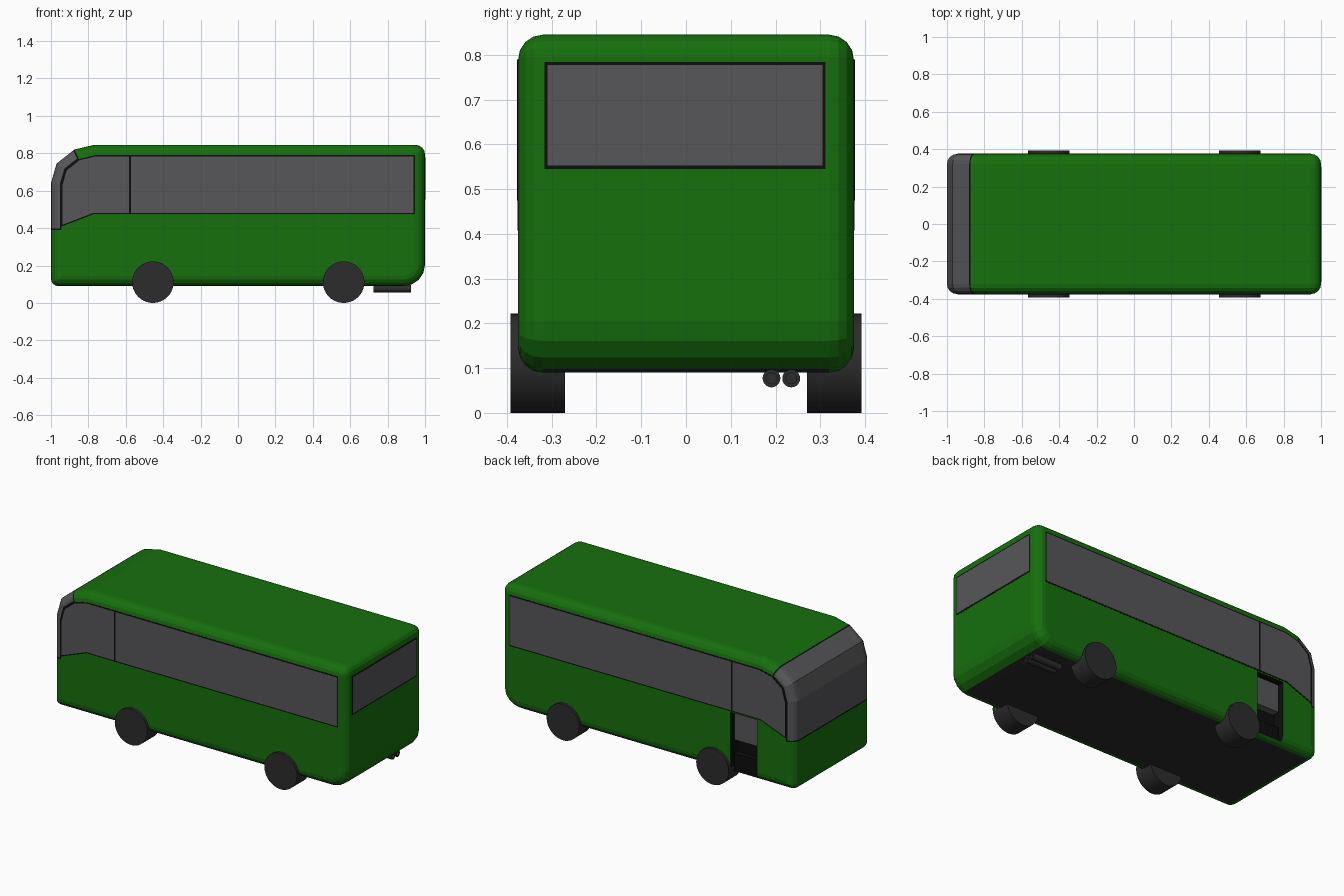
import bpy, bmesh, math
from mathutils import Vector

if "Cube" in bpy.data.objects:
    bpy.data.objects.remove(bpy.data.objects["Cube"])


def material(name, rgb):
    m = bpy.data.materials.new(name)
    m.diffuse_color = (*rgb, 1)
    m.use_nodes = True
    m.node_tree.nodes["Principled BSDF"].inputs["Base Color"].default_value = m.diffuse_color
    return m


GREEN = material("green_paint", (0.008, 0.16, 0.004))
GLASS = material("tinted_glass", (0.095, 0.095, 0.102))
BLACK = material("black_trim", (0.004, 0.004, 0.004))
DARK = material("dark_rubber", (0.025, 0.025, 0.026))
R, W = 0.055, 0.375      # edge rounding, half width
SEG = 4                  # facets per rounded corner


def finish(bm, name, mats):
    bmesh.ops.recalc_face_normals(bm, faces=bm.faces)
    me = bpy.data.meshes.new(name)
    bm.to_mesh(me)
    bm.free()
    ob = bpy.data.objects.new(name, me)
    bpy.context.collection.objects.link(ob)
    for m in mats:
        me.materials.append(m)
    return ob


def inset(pts, d):
    """Shrink a counter-clockwise (x, z) outline by d."""
    out = []
    for i, p in enumerate(pts):
        a = (p - pts[i - 1]).normalized()
        b = (pts[(i + 1) % len(pts)] - p).normalized()
        n1, n2 = Vector((a.y, -a.x)), Vector((b.y, -b.x))
        out.append(p - (n1 + n2) * d / (1 + n1.dot(n2)))
    return out


def prism(name, pts, y0, y1, mat):
    bm = bmesh.new()
    f = bm.faces.new([bm.verts.new((p.x, y0, p.y)) for p in pts])
    g = bmesh.ops.extrude_face_region(bm, geom=[f])["geom"]
    bmesh.ops.translate(bm, vec=(0, y1 - y0, 0),
                        verts=[v for v in g if isinstance(v, bmesh.types.BMVert)])
    return finish(bm, name, [mat])


def box(name, lo, hi, mat):
    pts = [Vector(p) for p in ((lo[0], lo[2]), (hi[0], lo[2]), (hi[0], hi[2]), (lo[0], hi[2]))]
    return prism(name, pts, lo[1], hi[1], mat)


# Side profile: the first three corners are rounded
OUTLINE = [Vector(p) for p in ((-1, .09), (1, .09), (1, .845), (-.77, .845),
                               (-.875, .82), (-.97, .745), (-1, .64), (-1, .39))]
RADII = (0.04, 0.115, 0.05)


def profile(d):
    pts, out = inset(OUTLINE, d), []
    for i, p in enumerate(pts):
        if i >= len(RADII):
            out.append(p)
            continue
        r = max(RADII[i] - d, 0.004)
        u = (pts[i - 1] - p).normalized()
        v = (pts[i + 1] - p).normalized()
        for k in range(SEG + 1):
            a = k * math.pi / 2 / SEG
            out.append(p + (u + v) * r - v * r * math.cos(a) - u * r * math.sin(a))
    return out


# Body shell: rounded loft across the width, with the wrap-around windscreen
bm = bmesh.new()
angles = [k * math.pi / 2 / SEG for k in range(SEG + 1)]
sections = [(-1, a) for a in reversed(angles)] + [(1, a) for a in angles]
rings = []
for s, a in sections:
    y = s * (W - R + R * math.sin(a))
    rings.append([bm.verts.new((p.x, y, p.y)) for p in profile(R * (1 - math.cos(a)))])
n = len(rings[0])
first = 3 * (SEG + 1)
screen = []
for j in range(len(rings) - 1):
    for i in range(n):
        k = (i + 1) % n
        f = bm.faces.new((rings[j][i], rings[j][k], rings[j + 1][k], rings[j + 1][i]))
        if first < i < first + 4:
            f.material_index = 1
            screen.append(f)
        elif j == SEG and i in (SEG, SEG + 1):
            f.material_index = 3
bm.faces.new(rings[0])
bm.faces.new(rings[-1])
bmesh.ops.recalc_face_normals(bm, faces=bm.faces)
rim = bmesh.ops.inset_region(bm, faces=screen, thickness=0.008, use_even_offset=True)
for f in rim["faces"]:
    f.material_index = 2
body = finish(bm, "body_shell", [GREEN, GLASS, BLACK, DARK])

# Recessed doorway
DX0, DX1 = -0.745, -0.565
cutter = box("door_cutter", (DX0, 0.30, 0.105), (DX1, 0.42, 0.468), GREEN)
cutter.hide_render = True
for m in (GLASS, BLACK):
    cutter.data.materials.append(m)
for p in cutter.data.polygons:
    p.material_index = 2
mod = body.modifiers.new("doorway", 'BOOLEAN')
mod.operation, mod.object, mod.solver = 'DIFFERENCE', cutter, 'EXACT'
bpy.context.view_layer.objects.active = body
bpy.ops.object.modifier_apply(modifier="doorway")
bpy.data.objects.remove(cutter)
box("door_glass", (DX0 + .008, 0.30, 0.29), (DX1 - .008, 0.345, 0.46), GLASS)
box("door_step", (DX0, 0.30, 0.105), (DX1, 0.335, 0.2), BLACK)

# Side windows: black frame, glass and pillar on both sides
win = inset(OUTLINE, R)[2:7] + [Vector((-.945, .408)), Vector((-.77, .475)), Vector((.945, .475))]
for s, side in ((-1, "right"), (1, "left")):
    prism(f"side_window_frame_{side}", win, s * .37, s * (W + .001), BLACK)
    prism(f"side_window_{side}", inset(win, .007), s * .37, s * (W + .002), GLASS)
    y = sorted((s * .37, s * (W + .003)))
    box(f"window_pillar_{side}", (-.582, y[0], .475), (-.572, y[1], .79), BLACK)

# Rear window
box("rear_window_frame", (.99, -.316, .545), (1.0, .312, .784), BLACK).location.x = 0.001
box("rear_window", (.99, -.309, .553), (1.0, .305, .777), GLASS).location.x = 0.002


def cylinder(name, r, length, axis, loc, mat, sides):
    bpy.ops.mesh.primitive_cylinder_add(
        vertices=sides, radius=r, depth=length, location=loc,
        rotation=(math.pi / 2, 0, 0) if axis == 'y' else (0, math.pi / 2, 0))
    ob = bpy.context.object
    ob.name = name
    ob.data.materials.append(mat)
    return ob


# Wheels
for x, end in ((-.455, "front"), (.565, "rear")):
    for s, side in ((-1, "right"), (1, "left")):
        cylinder(f"{end}_wheel_{side}", .111, .122, 'y', (x, s * .331, .111), DARK, 40)
        bpy.ops.object.shade_smooth_by_angle()

# Twin exhaust pipes with hollow ends
for i, y in enumerate((.191, .235)):
    ob = cylinder(f"exhaust_pipe_{i + 1}", .02, .2, 'x', (.825, y, .077), DARK, 20)
    bm = bmesh.new()
    bm.from_mesh(ob.data)
    cap = max(bm.faces, key=lambda f: f.calc_center_median().z)
    bmesh.ops.inset_region(bm, faces=[cap], thickness=.008)
    bmesh.ops.translate(bm, verts=cap.verts, vec=(0, 0, 0))
    hole = bmesh.ops.extrude_discrete_faces(bm, faces=[cap])["faces"][0]
    bmesh.ops.translate(bm, verts=hole.verts, vec=(0, 0, -.05))
    bm.to_mesh(ob.data)
    bm.free()
    bpy.ops.object.shade_smooth_by_angle()
